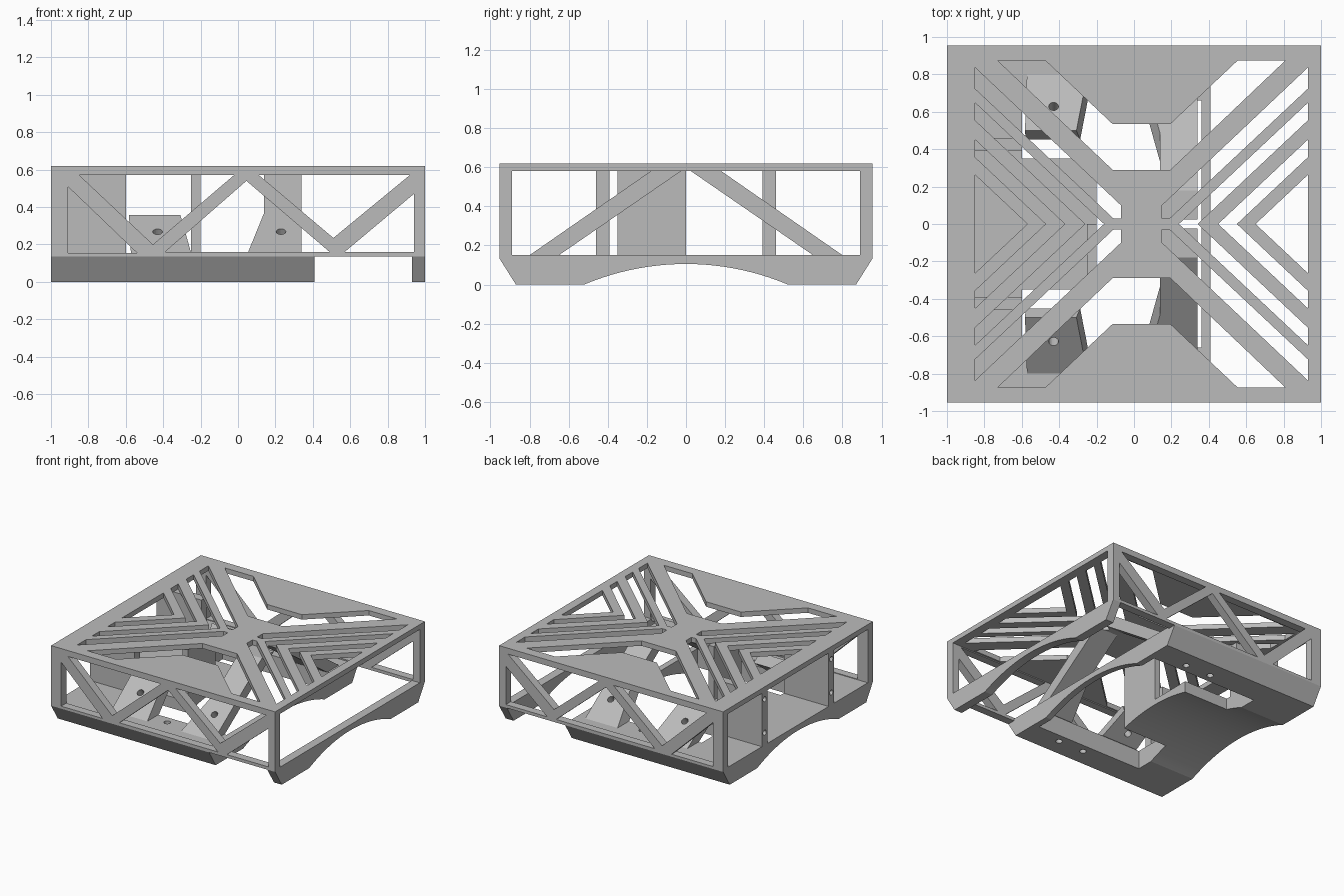
import bpy, bmesh, math

cube = bpy.data.objects.get("Cube")
if cube:
    bpy.data.objects.remove(cube, do_unlink=True)

grey = bpy.data.materials.new("plain grey")
grey.use_nodes = True
grey.diffuse_color = (0.5, 0.5, 0.5, 1)
grey.node_tree.nodes["Principled BSDF"].inputs["Base Color"].default_value = (0.5, 0.5, 0.5, 1)

AXES = {
    "X": lambda u, v, w: (w, u, v),
    "Y": lambda u, v, w: (u, w, v),
    "Z": lambda u, v, w: (u, v, w),
}


def prisms(name, outlines, axis, lo, hi):
    """One object holding each outline extruded along an axis."""
    bm = bmesh.new()
    place = AXES[axis]
    for pts in outlines:
        face = bm.faces.new([bm.verts.new(place(u, v, lo)) for u, v in pts])
        top = bmesh.ops.extrude_face_region(bm, geom=[face])["geom"]
        shift = place(0, 0, hi - lo)
        bmesh.ops.translate(bm, vec=shift, verts=[g for g in top if isinstance(g, bmesh.types.BMVert)])
    bmesh.ops.recalc_face_normals(bm, faces=bm.faces)
    mesh = bpy.data.meshes.new(name)
    bm.to_mesh(mesh)
    bm.free()
    mesh.materials.append(grey)
    obj = bpy.data.objects.new(name, mesh)
    bpy.context.collection.objects.link(obj)
    return obj


def rect(u0, u1, v0, v1):
    return [(u0, v0), (u1, v0), (u1, v1), (u0, v1)]


def circle(u, v, r, n=20):
    return [(u + r * math.cos(2 * math.pi * i / n), v + r * math.sin(2 * math.pi * i / n)) for i in range(n)]


def combine(obj, cutter, operation="DIFFERENCE"):
    """Apply a boolean and discard the cutter."""
    cutter.hide_render = True
    mod = obj.modifiers.new("cut", "BOOLEAN")
    mod.operation, mod.object, mod.solver = operation, cutter, "EXACT"
    bpy.ops.object.select_all(action="DESELECT")
    bpy.context.view_layer.objects.active = obj
    obj.select_set(True)
    bpy.ops.object.modifier_apply(modifier=mod.name)
    bpy.data.objects.remove(cutter, do_unlink=True)


FLOOR, CEIL, TOP = 0.15, 0.58, 0.62
HALF_Y, INNER_Y = 0.955, 0.89

# Base with an arched underside and chamfered long edges
rise, span = 0.105, 0.52
radius = (span ** 2 + rise ** 2) / (2 * rise)
reach = math.asin(span / radius)
arch = []
for i in range(33):
    a = reach * (1 - i / 16)
    arch.append((radius * math.sin(a), radius * math.cos(a) - radius + rise))
profile = [(HALF_Y, FLOOR), (HALF_Y, 0.135), (0.87, 0)] + arch
profile += [(-0.87, 0), (-HALF_Y, 0.135), (-HALF_Y, FLOOR)]
base = prisms("base", [profile], "X", -1, 1)

# Openings: U-shaped well around the tongue, open bay, notch under the side rails
well = [(-0.6, 0.66), (0.36, 0.66), (0.36, -0.66), (-0.6, -0.66),
        (-0.6, -0.35), (-0.2, -0.35), (-0.2, 0.35), (-0.6, 0.35)]
combine(base, prisms("well_cutter", [well], "Z", -0.1, 0.3))
combine(base, prisms("bay_cutter", [rect(0.41, 0.93, -INNER_Y, INNER_Y)], "Z", -0.1, 0.3))
combine(base, prisms("notch_cutter", [rect(0.41, 0.93, -1.1, 1.1)], "Z", -0.1, 0.135))
floor_holes = [circle(x, y, 0.025) for x in (-0.12, 0.11) for y in (-0.73, 0.73)]
combine(base, prisms("floor_hole_cutter", floor_holes, "Z", -0.1, 0.3))
bpy.ops.object.shade_smooth_by_angle(angle=math.radians(15))

# Truss side walls
truss = [
    [(-0.91, 0.51), (-0.91, 0.155), (-0.54, 0.155)],
    [(-0.85, 0.572), (-0.02, 0.572), (-0.455, 0.2)],
    [(0.045, 0.54), (-0.39, 0.16), (0.49, 0.16)],
    [(0.11, 0.572), (0.92, 0.572), (0.51, 0.235)],
    [(0.94, 0.47), (0.94, 0.16), (0.57, 0.16)],
]
for name, lo in (("front_wall", -HALF_Y), ("back_wall", INNER_Y)):
    wall = prisms(name, [rect(-1, 1, FLOOR, CEIL)], "Y", lo, lo + HALF_Y - INNER_Y)
    combine(wall, prisms("truss_cutter", truss, "Y", lo - 0.1, lo + 0.2))

# Top panel with chevron slots and a crossed centre
panel = prisms("top_panel", [rect(-1, 1, -HALF_Y, HALF_Y)], "Z", CEIL, TOP)
MID, END, SLOPE = 0.04, 0.89, 0.94


def edge(d):
    return SLOPE * (END - d)


slots = []
for s in (-1, 1):
    shapes = [[(0.61, 0), (END, edge(0.61)), (END, -edge(0.61))]]
    for a, b in ((0.41, 0.51), (0.2, 0.3)):
        shapes.append([(a, 0), (END, edge(a)), (END, edge(b)),
                       (b, 0), (END, -edge(b)), (END, -edge(a))])
    for t in (-1, 1):
        shapes.append([(0.11, t * 0.1), (END, t * edge(0)), (END, t * edge(0.12)),
                       (0.15, t * 0.03), (0.11, t * 0.03)])
    slots += [[(MID + s * u, v) for u, v in shape] for shape in shapes]
half = [(0.155, 0.29), (0.77, 0.875), (0.515, 0.875), (0.155, 0.535)]
for t in (-1, 1):
    slots.append([(MID + u, t * v) for u, v in half] + [(MID - u, t * v) for u, v in reversed(half)])
combine(panel, prisms("slot_cutter", slots, "Z", CEIL - 0.1, TOP + 0.1))

# Upright side plates with screw holes in their outer ends
for name, y in (("left_upright", 0.425), ("right_upright", -0.425)):
    plate = prisms(name, [rect(y - 0.035, y + 0.035, FLOOR, CEIL)], "X", -1, -0.6)
    screws = [circle(y, z, 0.02) for z in (0.25, 0.52)]
    combine(plate, prisms("screw_cutter", screws, "X", -1.1, -0.9))

# Half-width divider at the end of the tongue
prisms("divider", [rect(-0.35, 0, FLOOR, CEIL)], "X", -0.25, -0.2)

# Sloping mounting plates, mirrored front and back
short_section = [(0.8, 0.15), (0.5, 0.357), (0.451, 0.287), (0.65, 0.15)]
long_section = [(0.8, 0.15), (0.18, 0.58), (0.025, 0.58), (0.65, 0.15)]
short_outline = [(-0.57, 0.1), (-0.585, 0.4), (-0.32, 0.4), (-0.235, 0.1)]
long_outline = [(0.03, 0.1), (0.14, 0.37), (0.14, 0.7), (0.34, 0.7), (0.34, 0.1)]
for side, s in (("back", 1), ("front", -1)):
    for kind, section, outline, x in (("short", short_section, short_outline, -0.43),
                                      ("long", long_section, long_outline, 0.23)):
        plate = prisms(f"{side}_{kind}_brace", [[(s * y, z) for y, z in section]], "X", -0.7, 0.5)
        combine(plate, prisms("outline_cutter", [outline], "Y", -1, 1), "INTERSECT")
        drill = prisms("drill_cutter", [circle(0, 0, 0.026)], "Z", -0.2, 0.2)
        drill.location = (x, s * 0.63, 0.27)
        drill.rotation_euler.x = -s * math.atan2(0.43, 0.62)
        bpy.context.view_layer.update()
        combine(plate, drill)
